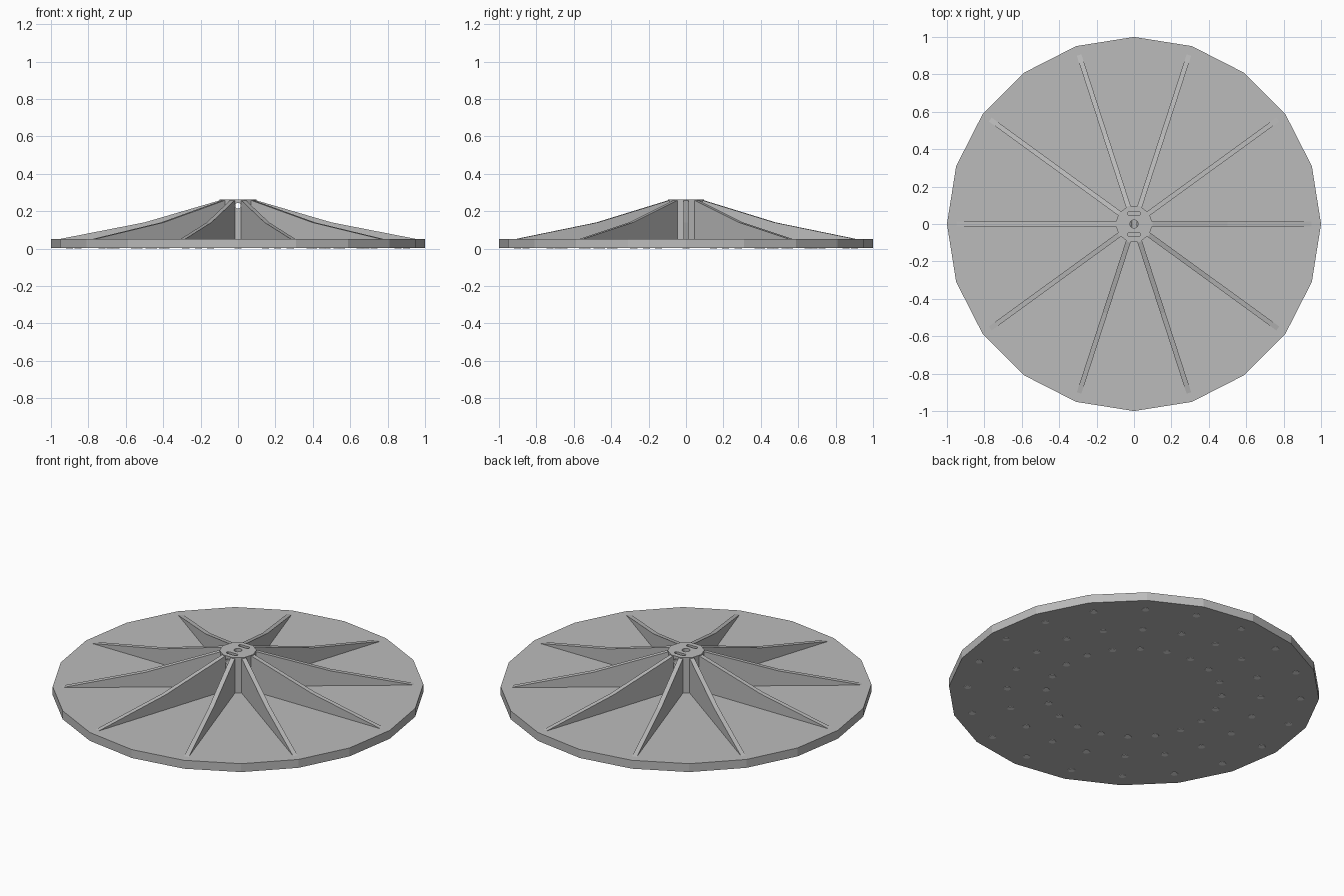
import bpy, bmesh
from math import cos, sin, pi, radians
from mathutils import Matrix

cube = bpy.data.objects.get("Cube")
if cube:
    bpy.data.objects.remove(cube)


def material(name, value):
    m = bpy.data.materials.new(name)
    m.use_nodes = True
    col = (value, value, value, 1)
    m.diffuse_color = col
    m.node_tree.nodes["Principled BSDF"].inputs["Base Color"].default_value = col
    return m


grey = material("grey", 0.5)
white = material("white", 1.0)


def finish(name, bm, mat):
    bmesh.ops.recalc_face_normals(bm, faces=bm.faces)
    mesh = bpy.data.meshes.new(name)
    bm.to_mesh(mesh)
    bm.free()
    mesh.materials.append(mat)
    ob = bpy.data.objects.new(name, mesh)
    bpy.context.collection.objects.link(ob)
    return ob


def prism(bm, outline, height, matrix=Matrix()):
    """Extrude a 2D outline along local z."""
    face = bm.faces.new([bm.verts.new((x, y, 0)) for x, y in outline])
    out = bmesh.ops.extrude_face_region(bm, geom=[face])
    top = [v for v in out["geom"] if isinstance(v, bmesh.types.BMVert)]
    bmesh.ops.translate(bm, verts=top, vec=(0, 0, height))
    bmesh.ops.transform(bm, matrix=matrix, verts=list(face.verts) + top)


def ring(radius, sides):
    return [(radius * cos(2 * pi * i / sides), radius * sin(2 * pi * i / sides))
            for i in range(sides)]


def move(x, y, z):
    return Matrix.Translation((x, y, z))


# Faceted base plate
bm = bmesh.new()
prism(bm, ring(1, 20), 0.05, move(0, 0, 0.002))
finish("base_plate", bm, grey)

# Three rings of round spots under the plate
bm = bmesh.new()
for radius in (0.475, 0.685, 0.9):
    for x, y in ring(radius, 20):
        prism(bm, ring(0.019, 12), 0.004, move(x, y, 0))
finish("underside_spots", bm, white)

# Ten tapering ribs
thick = 0.026
profile = [(0.085, 0.04), (0.95, 0.04), (0.95, 0.052), (0.5, 0.14),
           (0.1, 0.257), (0.085, 0.257)]
bm = bmesh.new()
for i in range(10):
    turn = Matrix.Rotation(radians(36 * i), 4, "Z")
    stand = Matrix.Rotation(radians(90), 4, "X")
    prism(bm, profile, thick, turn @ move(0, thick / 2, 0) @ stand)
finish("ribs", bm, grey)

# Central hub
bm = bmesh.new()
prism(bm, ring(0.1, 10), 0.222, move(0, 0, 0.04))
hub = finish("hub", bm, grey)

# Openings in the hub: centre bore, two slots, and a cross hole
bore = bmesh.new()
prism(bore, ring(0.022, 12), 0.1, move(0, 0, 0.225))
slots = bmesh.new()
for y in (-0.056, 0.056):
    outline = [(s * (0.025 + 0.011 * sin(a)), s * 0.011 * cos(a))
               for s in (1, -1) for a in (0, pi / 4, pi / 2, 3 * pi / 4, pi)]
    prism(slots, outline, 0.1, move(0, y, 0.247))
cross = bmesh.new()
prism(cross, ring(0.016, 12), 0.4,
      move(0, 0.2, 0.229) @ Matrix.Rotation(radians(90), 4, "X"))
for name, cutter in (("bore", bore), ("slot", slots), ("cross_hole", cross)):
    ob = finish(name + "_cutter", cutter, grey)
    ob.hide_render = True
    ob.hide_set(True)
    mod = hub.modifiers.new(name, "BOOLEAN")
    mod.operation = "DIFFERENCE"
    mod.solver = "EXACT"
    mod.object = ob
